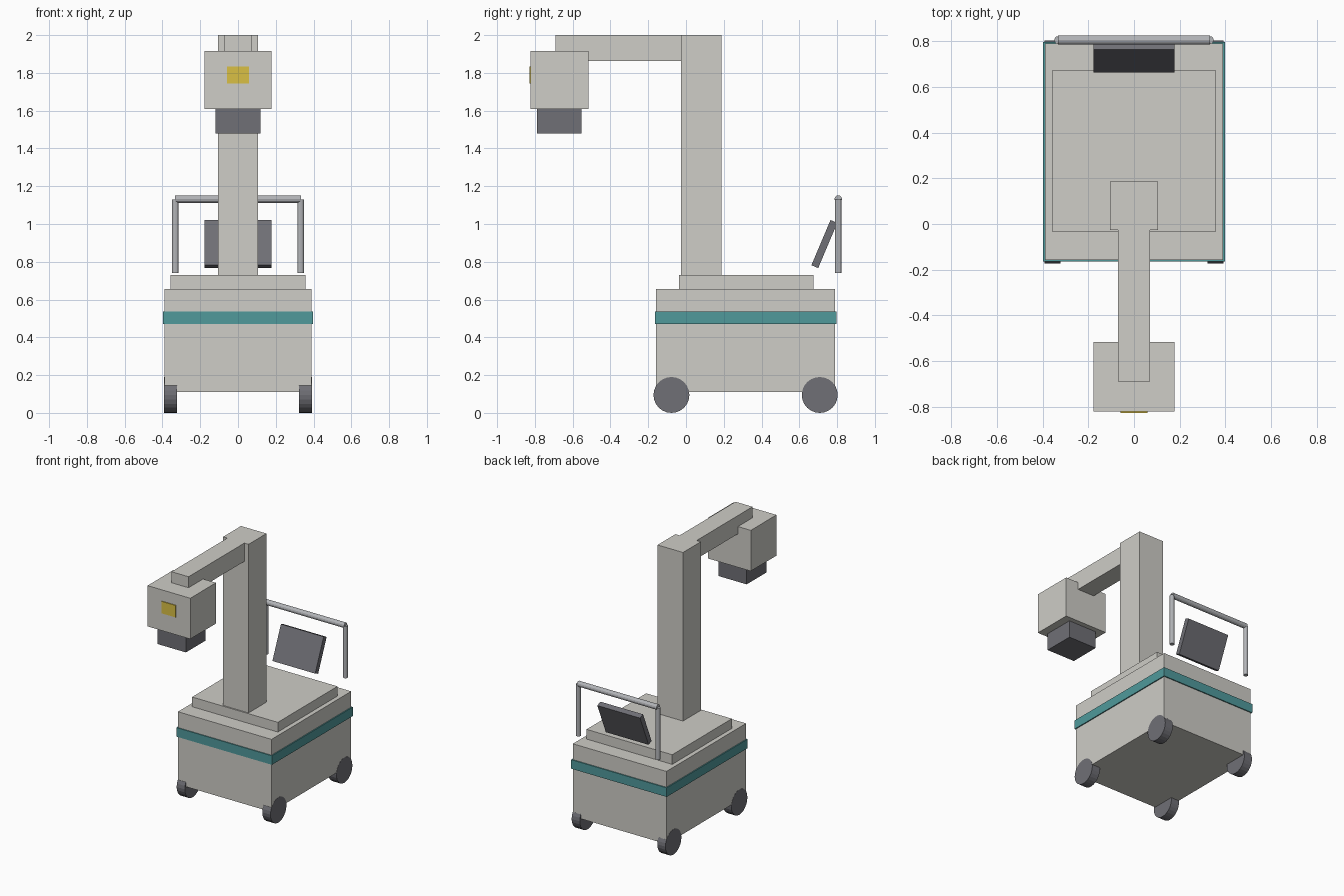
import bpy
from math import pi

if "Cube" in bpy.data.objects:
    bpy.data.objects.remove(bpy.data.objects["Cube"])


def material(name, rgb):
    m = bpy.data.materials.new(name)
    m.diffuse_color = (*rgb, 1)
    m.use_nodes = True
    m.node_tree.nodes["Principled BSDF"].inputs["Base Color"].default_value = m.diffuse_color
    return m


SHELL = material("shell", (0.62, 0.61, 0.57))
DARK = material("dark_grey", (0.16, 0.16, 0.18))
TEAL = material("teal", (0.08, 0.32, 0.33))
YELLOW = material("yellow", (0.70, 0.53, 0.06))
METAL = material("metal", (0.45, 0.46, 0.48))


def finish(name, mat):
    ob = bpy.context.object
    ob.name = name
    ob.data.materials.append(mat)
    return ob


def box(name, half_x, y, z, mat, tilt=0):
    """Box centred on x = 0, spanning the y and z ranges, tilted about x."""
    bpy.ops.mesh.primitive_cube_add(
        size=1, location=(0, sum(y) / 2, sum(z) / 2))
    ob = finish(name, mat)
    ob.scale = (2 * half_x, y[1] - y[0], z[1] - z[0])
    ob.rotation_euler.x = tilt
    return ob


def cylinder(name, loc, radius, depth, mat, sides, along_x=False):
    bpy.ops.mesh.primitive_cylinder_add(
        vertices=sides, radius=radius, depth=depth, location=loc,
        rotation=(0, pi / 2 if along_x else 0, 0))
    return finish(name, mat)


# Cart body, coloured band and top deck
box("cart_body", 0.39, (-0.158, 0.79), (0.11, 0.657), SHELL)
box("accent_band", 0.398, (-0.165, 0.798), (0.47, 0.538), TEAL)
box("top_deck", 0.357, (-0.036, 0.674), (0.657, 0.73), SHELL)

# Column and cantilever arm
box("column", 0.106, (-0.026, 0.187), (0.73, 2.0), SHELL)
box("arm", 0.071, (-0.69, -0.02), (1.862, 2.0), SHELL)

# Tube head, collimator and warning label plate
box("tube_head", 0.178, (-0.822, -0.517), (1.61, 1.917), SHELL)
box("collimator", 0.118, (-0.788, -0.554), (1.48, 1.61), DARK)
box("label_plate", 0.059, (-0.828, -0.815), (1.743, 1.833), YELLOW)

# Tilted control screen
box("screen", 0.178, (0.713, 0.752), (0.764, 1.024), DARK, tilt=-0.4)

# Push handle
for side, sx in (("left", -1), ("right", 1)):
    cylinder(f"handle_post_{side}", (sx * 0.332, 0.806, 0.936),
             0.017, 0.39, METAL, 12)
cylinder("handle_bar", (0, 0.806, 1.132), 0.02, 0.665, METAL, 12, True)

# Four wheels
for end, y in (("front", -0.077), ("rear", 0.708)):
    for side, sx in (("left", -1), ("right", 1)):
        cylinder(f"wheel_{end}_{side}", (sx * 0.357, y, 0.095),
                 0.095, 0.068, DARK, 24, True)
